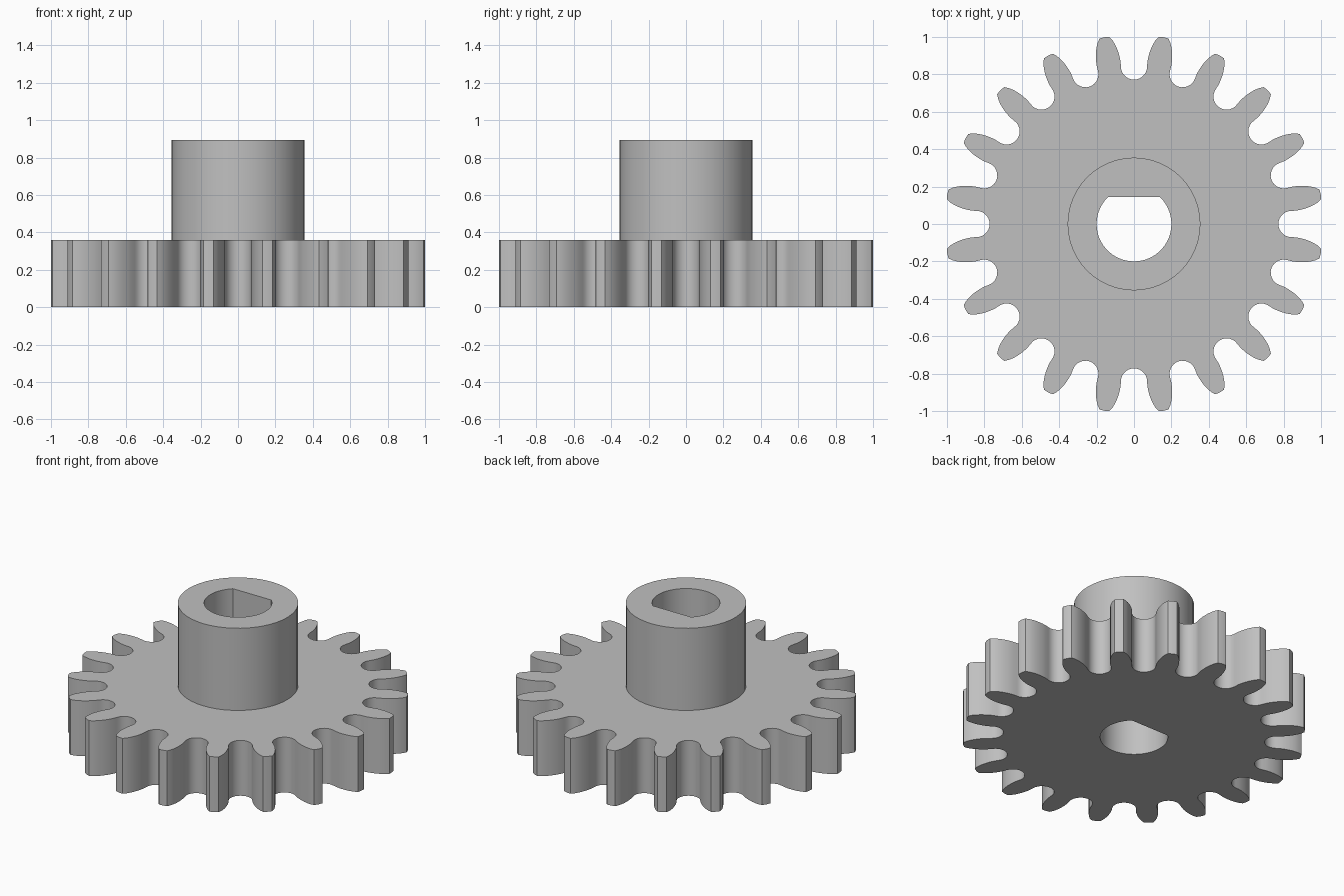
import bpy, bmesh
from math import cos, sin, pi, sqrt, asin, radians

cube = bpy.data.objects.get("Cube")
if cube:
    bpy.data.objects.remove(cube, do_unlink=True)

TEETH = 20
GEAR_TOP, HUB_TOP = 0.36, 0.895
HUB_R, BORE_R, FLAT_Y = 0.355, 0.2, 0.145
ROOT_R, FILLET = 0.842, 0.07      # centre and radius of each rounded gap

grey = bpy.data.materials.new("plain grey")
grey.use_nodes = True
colour = (0.53, 0.53, 0.53, 1)
grey.diffuse_color = colour
grey.node_tree.nodes["Principled BSDF"].inputs["Base Color"].default_value = colour


def turn(points, angle):
    c, s = cos(angle), sin(angle)
    return [(x * c - y * s, x * s + y * c) for x, y in points]


def gear_outline():
    # One tooth pointing along +x, then the round gap that follows it
    flank = [(0.87, 0.065), (0.895, 0.064), (0.92, 0.061), (0.945, 0.056),
             (0.967, 0.049), (0.988, 0.040), (1.008, 0.027)]
    tooth = [(x, -y) for x, y in flank] + [(1.011, 0)] + flank[::-1]
    steps = 14
    gap = [(ROOT_R - FILLET * sin(pi * i / steps), -FILLET * cos(pi * i / steps))
           for i in range(steps + 1)]
    pitch = 2 * pi / TEETH
    outline = []
    for k in range(TEETH):
        outline += turn(tooth, (k + 0.5) * pitch)
        outline += turn(gap, (k + 1) * pitch)
    return outline


def circle(radius, count):
    return [(radius * cos(2 * pi * i / count), radius * sin(2 * pi * i / count))
            for i in range(count)]


def d_bore(count=40):
    # Arc running round below the flat, closed by the flat itself
    start = pi - asin(FLAT_Y / BORE_R)
    sweep = pi + 2 * asin(FLAT_Y / BORE_R)
    return [(BORE_R * cos(start + sweep * i / count),
             BORE_R * sin(start + sweep * i / count)) for i in range(count + 1)]


def prism(name, loops, z0, z1):
    bm = bmesh.new()
    edges = []
    for loop in loops:
        vs = [bm.verts.new((x, y, z0)) for x, y in loop]
        edges += [bm.edges.new((v, vs[i - 1])) for i, v in enumerate(vs)]
    bmesh.ops.triangle_fill(bm, edges=edges, use_beauty=True)
    up = bmesh.ops.extrude_face_region(bm, geom=bm.faces[:], use_keep_orig=True)
    top = [g for g in up["geom"] if isinstance(g, bmesh.types.BMVert)]
    bmesh.ops.translate(bm, verts=top, vec=(0, 0, z1 - z0))
    bmesh.ops.recalc_face_normals(bm, faces=bm.faces[:])
    mesh = bpy.data.meshes.new(name)
    bm.to_mesh(mesh)
    bm.free()
    mesh.materials.append(grey)
    ob = bpy.data.objects.new(name, mesh)
    bpy.context.collection.objects.link(ob)
    bpy.ops.object.select_all(action='DESELECT')
    ob.select_set(True)
    bpy.context.view_layer.objects.active = ob
    bpy.ops.object.shade_smooth_by_angle(angle=radians(30))
    return ob


# Toothed wheel and the hub standing on it, both with the D-shaped bore
prism("toothed_wheel", [gear_outline(), d_bore()], 0, GEAR_TOP)
prism("hub", [circle(HUB_R, 48), d_bore()], GEAR_TOP, HUB_TOP)
